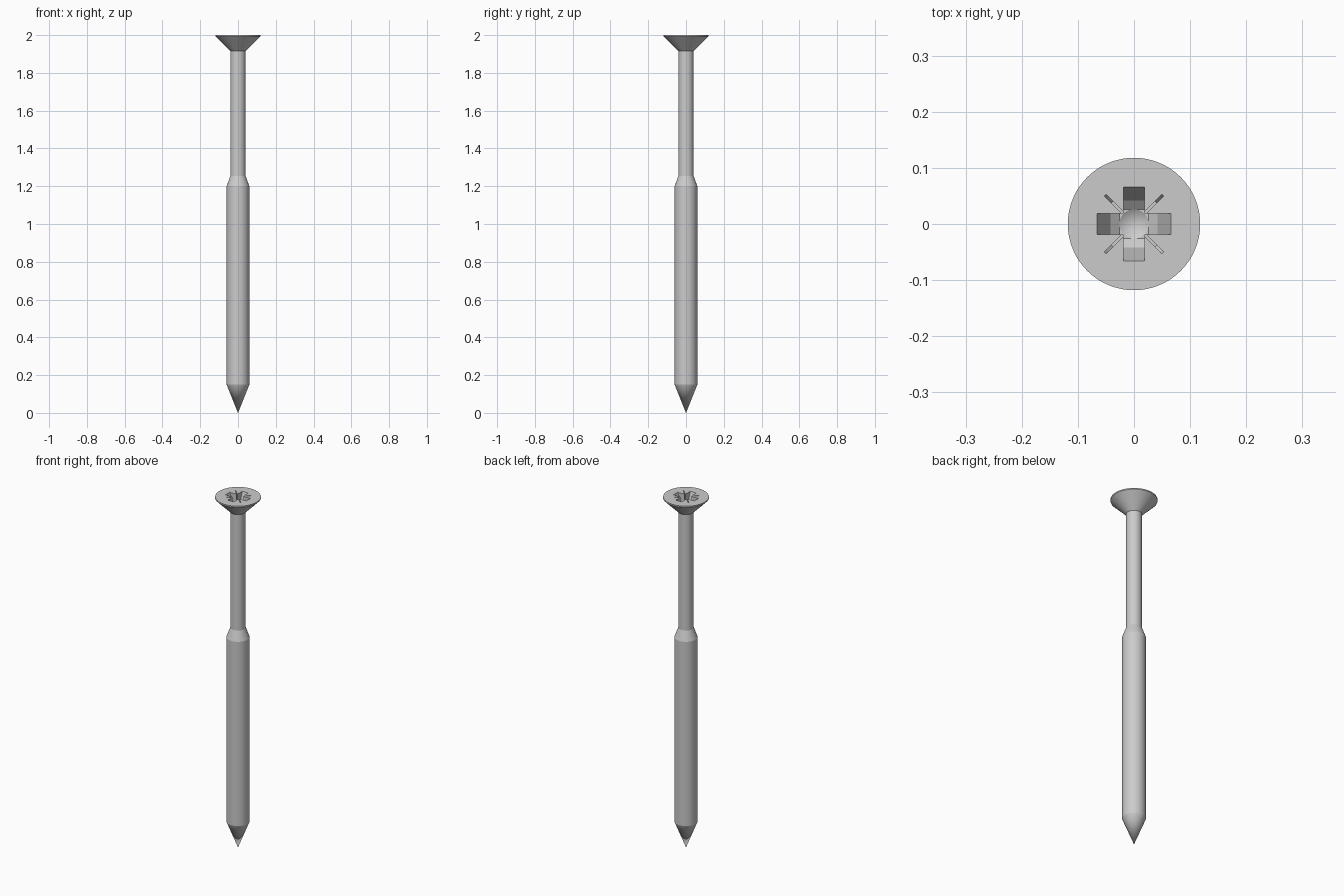
import bpy, bmesh, math
from mathutils import Matrix, Vector

if "Cube" in bpy.data.objects:
    bpy.data.objects.remove(bpy.data.objects["Cube"])

SIDES = 64


def finish(bm, name):
    bmesh.ops.remove_doubles(bm, verts=bm.verts, dist=1e-6)
    bmesh.ops.recalc_face_normals(bm, faces=bm.faces)
    me = bpy.data.meshes.new(name)
    bm.to_mesh(me)
    bm.free()
    ob = bpy.data.objects.new(name, me)
    bpy.context.collection.objects.link(ob)
    return ob


def lathe(name, profile):
    """Revolve an (r, z) profile, which starts and ends on the axis."""
    bm = bmesh.new()
    rings = []
    for r, z in profile:
        n = SIDES if r > 0 else 1
        rings.append([bm.verts.new((r * math.cos(2 * math.pi * i / n),
                                    r * math.sin(2 * math.pi * i / n), z))
                      for i in range(n)])
    for a, b in zip(rings, rings[1:]):
        for i in range(SIDES):
            j = (i + 1) % SIDES
            if len(a) == 1:
                bm.faces.new((a[0], b[i], b[j]))
            elif len(b) == 1:
                bm.faces.new((a[i], a[j], b[0]))
            else:
                bm.faces.new((a[i], a[j], b[j], b[i]))
    return finish(bm, name)


def bar(name, half_profile, half_width, angle):
    """Mirror an (r, z) outline about the axis and extrude it sideways."""
    outline = half_profile + [(-r, z) for r, z in reversed(half_profile)]
    bm = bmesh.new()
    face = bm.faces.new([bm.verts.new((r, -half_width, z)) for r, z in outline])
    ext = bmesh.ops.extrude_face_region(bm, geom=[face])
    moved = [g for g in ext['geom'] if isinstance(g, bmesh.types.BMVert)]
    bmesh.ops.translate(bm, verts=moved, vec=Vector((0, 2 * half_width, 0)))
    bm.transform(Matrix.Rotation(math.radians(angle), 4, 'Z'))
    return finish(bm, name)


# screw body: point, thick threaded section, thin shank, countersunk head
screw = lathe("screw_body", [(0, 0), (0.06, 0.15), (0.06, 1.20), (0.04, 1.255),
                             (0.04, 1.915), (0.118, 1.993), (0.118, 2.0), (0, 2.0)])

# driver recess: conical core, four tapered arms, four thin diagonal slits
arm = [(0.069, 2.01), (0.0655, 2.0), (0.042, 1.935), (0.026, 1.922)]
slit = [(0.078, 2.01), (0.073, 2.0), (0.055, 1.965)]
cutters = [lathe("recess_core", [(0, 1.905), (0.026, 1.922), (0.028, 2.01), (0, 2.01)])]
cutters += [bar("recess_arm", arm, 0.019, a) for a in (0, 90)]
cutters += [bar("recess_slit", slit, 0.002, a) for a in (45, 135)]

bpy.context.view_layer.objects.active = screw
screw.select_set(True)
for c in cutters:
    mod = screw.modifiers.new("recess", 'BOOLEAN')
    mod.operation = 'DIFFERENCE'
    mod.solver = 'EXACT'
    mod.object = c
    bpy.ops.object.modifier_apply(modifier=mod.name)
    bpy.data.objects.remove(c, do_unlink=True)

bpy.ops.object.shade_smooth_by_angle(angle=math.radians(18))
